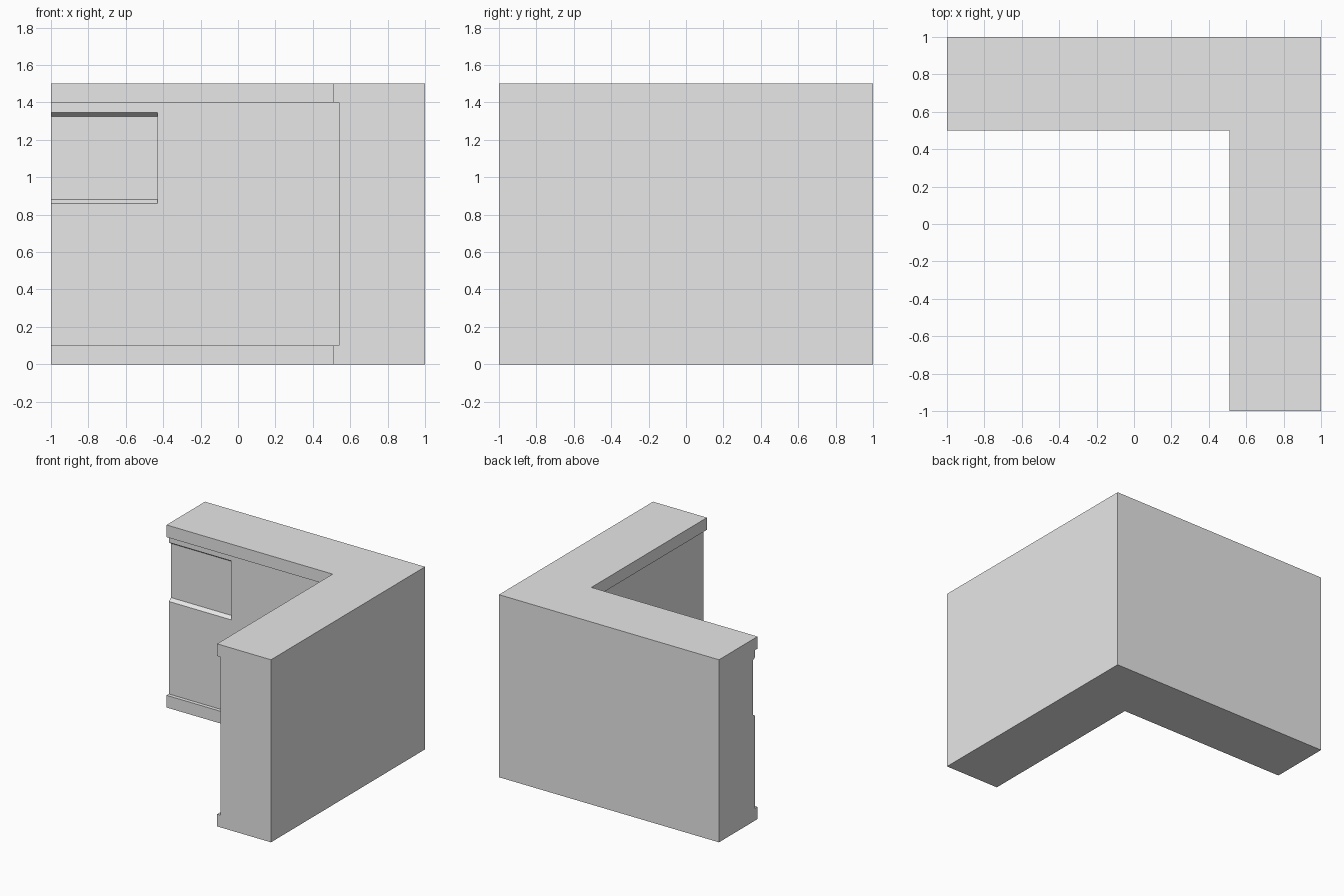
import bpy, bmesh
from mathutils import Vector

if "Cube" in bpy.data.objects:
    bpy.data.objects.remove(bpy.data.objects["Cube"])


def prism(name, points, direction):
    """Solid made by extruding a closed outline along a direction."""
    mesh = bpy.data.meshes.new(name)
    bm = bmesh.new()
    face = bm.faces.new([bm.verts.new(p) for p in points])
    moved = bmesh.ops.extrude_face_region(bm, geom=[face], use_keep_orig=True)
    verts = [g for g in moved["geom"] if isinstance(g, bmesh.types.BMVert)]
    bmesh.ops.translate(bm, verts=verts, vec=Vector(direction))
    bmesh.ops.recalc_face_normals(bm, faces=bm.faces)
    bm.to_mesh(mesh)
    bm.free()
    obj = bpy.data.objects.new(name, mesh)
    bpy.context.collection.objects.link(obj)
    return obj


def cut(target, cutter):
    """Subtract the cutter from the target, then discard the cutter."""
    mod = target.modifiers.new(cutter.name, 'BOOLEAN')
    mod.operation = 'DIFFERENCE'
    mod.solver = 'EXACT'
    mod.object = cutter
    bpy.context.view_layer.objects.active = target
    bpy.ops.object.modifier_apply(modifier=mod.name)
    bpy.data.objects.remove(cutter)


# L-shaped corner wall at full trim thickness
outline = [(-1, 0.5), (0.51, 0.5), (0.51, -1), (1, -1), (1, 1), (-1, 1)]
wall = prism("corner_wall", [(x, y, 0) for x, y in outline], (0, 0, 1.5))

# Inner faces set back between the skirting and the top trim
inner = [(-1.2, -1.2), (0.54, -1.2), (0.54, 0.53), (-1.2, 0.53)]
cut(wall, prism("panel_cutter", [(x, y, 0.1) for x, y in inner], (0, 0, 1.3)))

# Niche with sloped sill and head, open at the wall's left end
profile = [(0.40, 0.86), (0.53, 0.86), (0.56, 0.88), (0.56, 1.325),
           (0.53, 1.345), (0.40, 1.345)]
cut(wall, prism("niche_cutter", [(-1.2, y, z) for y, z in profile],
                (0.77, 0, 0)))

# Single plain colour
grey = bpy.data.materials.new("light grey")
grey.diffuse_color = (0.8, 0.8, 0.8, 1)
grey.use_nodes = True
grey.node_tree.nodes["Principled BSDF"].inputs["Base Color"].default_value = grey.diffuse_color
wall.data.materials.clear()
wall.data.materials.append(grey)
for p in wall.data.polygons:
    p.material_index = 0
